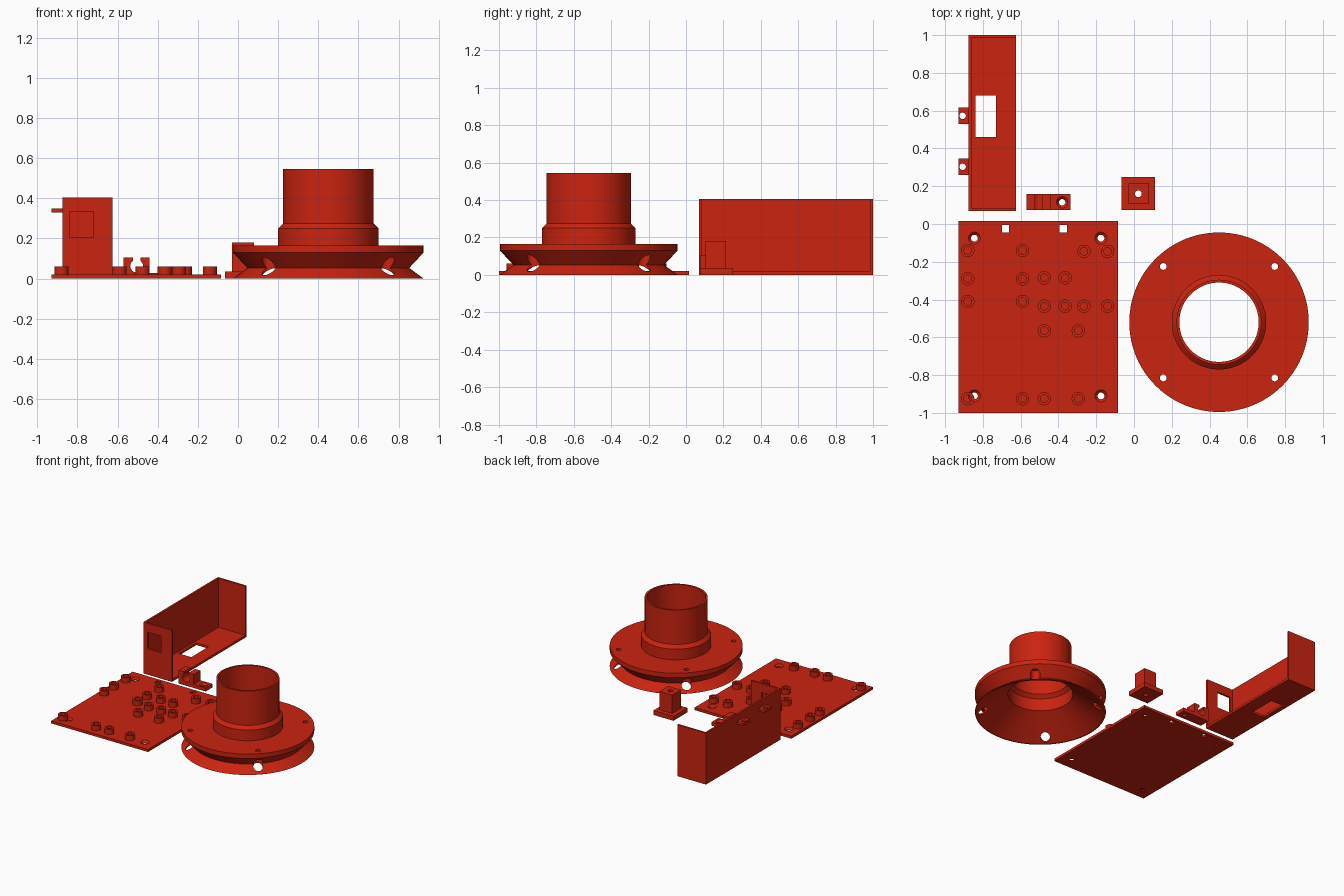
import bpy, bmesh, math
from mathutils import Vector

cube = bpy.data.objects.get("Cube")
if cube:
    bpy.data.objects.remove(cube, do_unlink=True)

red = bpy.data.materials.new("red plastic")
red.use_nodes = True
COLOR = (0.6, 0.017, 0.005, 1)
red.diffuse_color = COLOR
red.node_tree.nodes["Principled BSDF"].inputs["Base Color"].default_value = COLOR


def finish(name, bm):
    bmesh.ops.recalc_face_normals(bm, faces=bm.faces)
    mesh = bpy.data.meshes.new(name)
    bm.to_mesh(mesh)
    bm.free()
    obj = bpy.data.objects.new(name, mesh)
    obj.data.materials.append(red)
    bpy.context.collection.objects.link(obj)
    return obj


def box(name, x, y, z):
    bm = bmesh.new()
    bmesh.ops.create_cube(bm, size=1)
    for v in bm.verts:
        v.co = Vector([(r[0] + r[1]) / 2 + c * (r[1] - r[0]) for c, r in zip(v.co, (x, y, z))])
    return finish(name, bm)


def lathe(name, profile, x=0, y=0, sides=32):
    """Spin a closed (radius, height) profile about a vertical axis."""
    bm = bmesh.new()
    rings = []
    for i in range(sides):
        a = math.tau * i / sides
        rings.append([bm.verts.new((x + r * math.cos(a), y + r * math.sin(a), z)) for r, z in profile])
    n = len(profile)
    for i in range(sides):
        p, q = rings[i], rings[(i + 1) % sides]
        for j in range(n):
            k = (j + 1) % n
            bm.faces.new((p[j], q[j], q[k], p[k]))
    return finish(name, bm)


def rod(name, x, y, z0, z1, r0, r1=None, sides=32):
    """Vertical cylinder or cone."""
    bm = bmesh.new()
    bmesh.ops.create_cone(bm, cap_ends=True, segments=sides, radius1=r0,
                          radius2=r0 if r1 is None else r1, depth=z1 - z0)
    bmesh.ops.translate(bm, verts=bm.verts, vec=(x, y, (z0 + z1) / 2))
    return finish(name, bm)


def combine(target, others, operation="DIFFERENCE"):
    """Apply booleans and discard the helper shapes."""
    for other in others:
        other.hide_render = True
        mod = target.modifiers.new("combine", "BOOLEAN")
        mod.operation, mod.solver, mod.object = operation, "EXACT", other
        bpy.context.view_layer.update()
        graph = bpy.context.evaluated_depsgraph_get()
        mesh = bpy.data.meshes.new_from_object(target.evaluated_get(graph))
        target.modifiers.clear()
        target.data = mesh
        bpy.data.objects.remove(other, do_unlink=True)


def smooth(obj):
    bpy.ops.object.select_all(action="DESELECT")
    obj.select_set(True)
    bpy.context.view_layer.objects.active = obj
    bpy.ops.object.shade_smooth_by_angle(angle=math.radians(25))


# Round duct: flange, groove, flared skirt, collar and tube
CX, CY = 0.45, -0.52
duct = lathe("duct_flange", [
    (0.46, 0), (0.475, 0), (0.403, 0.053), (0.475, 0.13), (0.475, 0.165),
    (0.25, 0.165), (0.25, 0.25), (0.225, 0.275), (0.225, 0.545), (0.21, 0.545),
    (0.21, 0.27), (0.235, 0.245), (0.235, 0.146)], CX, CY, 96)
cuts = []
for sx in (-1, 1):
    for sy in (-1, 1):
        x, y = CX + sx * 0.295, CY + sy * 0.295
        cuts += [rod("screw_access", x, y, -0.1, 0.125, 0.035),
                 rod("screw_hole", x, y, 0.1, 0.3, 0.018)]
combine(duct, cuts)
smooth(duct)

# Mounting plate with countersunk corners and two square slots
plate = box("mounting_plate", (-0.93, -0.085), (-1, 0.015), (0, 0.02))
cuts = []
for x in (-0.845, -0.175):
    for y in (-0.075, -0.91):
        cuts += [rod("plate_hole", x, y, -0.1, 0.1, 0.018),
                 rod("countersink", x, y, 0.004, 0.024, 0.016, 0.036)]
for x in (-0.68, -0.375):
    cuts.append(box("slot", (x - 0.019, x + 0.019), (-0.044, -0.006), (-0.1, 0.1)))
combine(plate, cuts)
smooth(plate)

# Standoffs, as columns of x with their y positions
STANDOFFS = {
    -0.88: (-0.14, -0.29, -0.41, -0.925),
    -0.59: (-0.14, -0.29, -0.41, -0.925),
    -0.475: (-0.285, -0.435, -0.565, -0.925),
    -0.365: (-0.285, -0.435),
    -0.295: (-0.565, -0.925),
    -0.265: (-0.145, -0.435),
    -0.14: (-0.145, -0.435),
}
for x, ys in STANDOFFS.items():
    for y in ys:
        smooth(lathe("standoff", [(0.02, 0.018), (0.035, 0.018), (0.035, 0.06), (0.02, 0.06)], x, y))

# Open tray: floor, long wall and two end walls
X0, X1, Y0, Y1, TOP, T = -0.875, -0.625, 0.07, 1.0, 0.405, 0.015
tray = box("tray", (X0, X1), (Y0, Y1), (0, TOP))
combine(tray, [
    box("hollow", (X0 + T, X1 + 0.1), (Y0 + T, Y1 - T), (0.018, TOP + 0.1)),
    box("floor_window", (-0.84, -0.73), (0.46, 0.68), (-0.1, 0.1)),
    box("end_window", (-0.84, -0.72), (Y0 - 0.1, Y0 + 0.1), (0.205, 0.335))])
for y in (0.303, 0.573):
    lug = box("tray_lug", (-0.93, X0 + 0.005), (y - 0.043, y + 0.043), (0.33, 0.35))
    combine(lug, [rod("lug_hole", -0.907, y, 0.2, 0.5, 0.017)])
    smooth(lug)

# Cable clip with a round seat and a screw tab
clip = box("cable_clip", (-0.57, -0.335), (0.075, 0.16), (0, 0.105))
seat = rod("seat", 0, 0, -0.2, 0.2, 0.032)
for v in seat.data.vertices:
    x, y, z = v.co
    v.co = (x - 0.505, z + 0.12, 0.062 - y)
combine(clip, [
    box("tab_space", (-0.44, -0.2), (0, 0.3), (0.028, 0.3)),
    seat,
    box("mouth", (-0.524, -0.487), (0, 0.3), (0.06, 0.3)),
    rod("tab_hole", -0.38, 0.115, -0.1, 0.1, 0.017),
    rod("tab_countersink", -0.38, 0.115, 0.012, 0.032, 0.016, 0.034)])
smooth(clip)

# Drilled post on a square foot
post = box("post", (-0.065, 0.11), (0.075, 0.25), (0, 0.035))
combine(post, [box("stem", (-0.03, 0.08), (0.105, 0.215), (0.02, 0.18))], "UNION")
combine(post, [rod("post_hole", 0.023, 0.16, -0.1, 0.4, 0.018)])
smooth(post)
